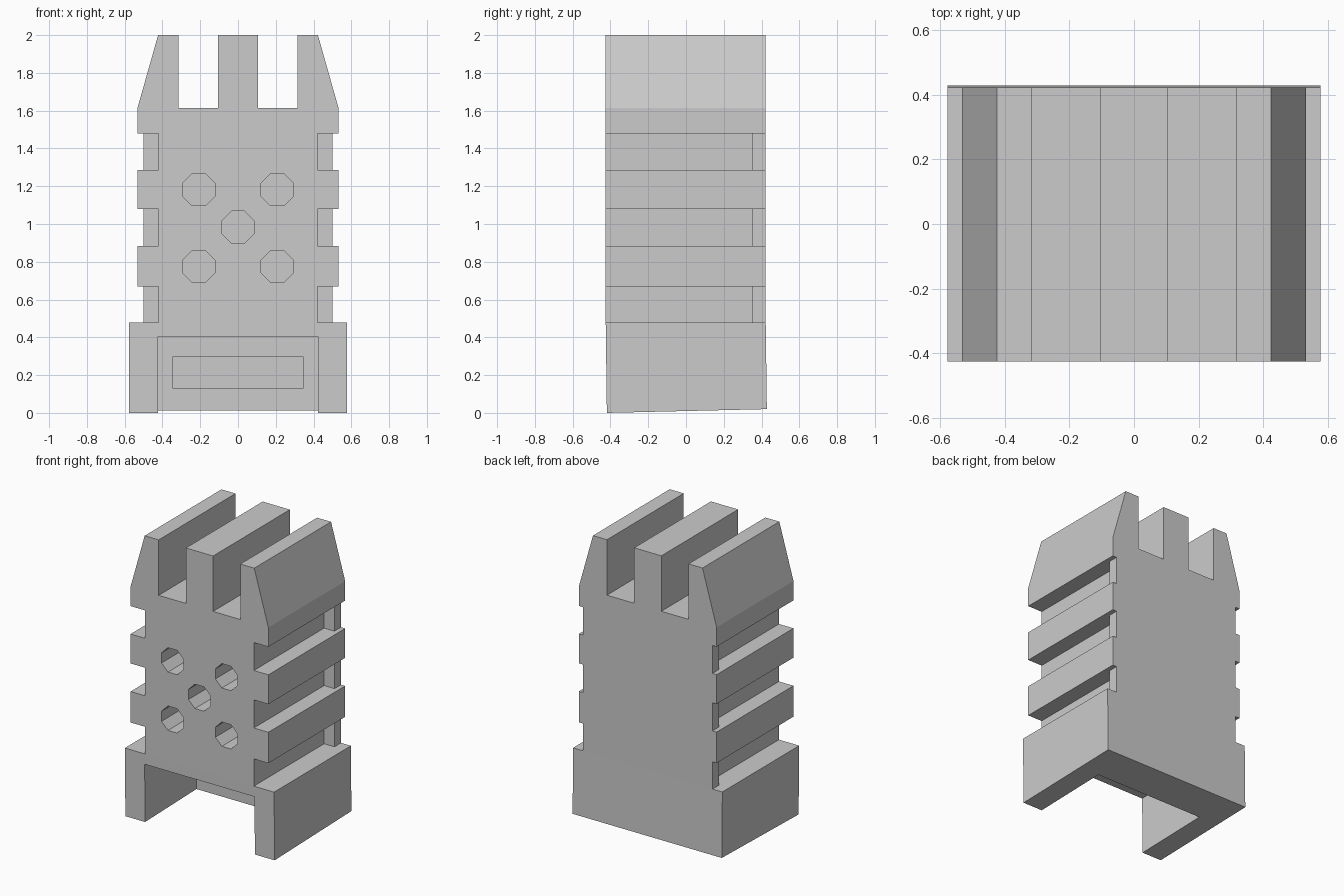
import bpy, bmesh
from math import cos, sin, pi

if "Cube" in bpy.data.objects:
    bpy.data.objects.remove(bpy.data.objects["Cube"])

FRONT, BACK = -0.425, 0.422


def prism(name, points, low, high, axis):
    """Extrude a closed outline along y (xz outline) or z (xy outline)."""
    def place(p, h):
        return (p[0], h, p[1]) if axis == 'y' else (p[0], p[1], h)
    bm = bmesh.new()
    a = [bm.verts.new(place(p, low)) for p in points]
    b = [bm.verts.new(place(p, high)) for p in points]
    bm.faces.new(a)
    bm.faces.new(b)
    n = len(points)
    for i in range(n):
        j = (i + 1) % n
        bm.faces.new((a[i], a[j], b[j], b[i]))
    bmesh.ops.recalc_face_normals(bm, faces=bm.faces)
    mesh = bpy.data.meshes.new(name)
    bm.to_mesh(mesh)
    bm.free()
    ob = bpy.data.objects.new(name, mesh)
    bpy.context.collection.objects.link(ob)
    return ob


def rect(x0, x1, v0, v1):
    return [(x0, v0), (x1, v0), (x1, v1), (x0, v1)]


def cut(target, cutter):
    """Subtract the cutter, apply the result and remove the cutter."""
    cutter.hide_render = True
    mod = target.modifiers.new("cut", 'BOOLEAN')
    mod.operation = 'DIFFERENCE'
    mod.solver = 'EXACT'
    mod.object = cutter
    bpy.context.view_layer.objects.active = target
    bpy.ops.object.modifier_apply(modifier=mod.name)
    bpy.data.objects.remove(cutter)


# Body with tapered top and two slots between three prongs
half = [(0.532, 0.478), (0.532, 1.615), (0.423, 2.0), (0.315, 2.0),
        (0.315, 1.613), (0.105, 1.613), (0.105, 2.0)]
body = prism("body", half + [(-x, z) for x, z in reversed(half)],
             FRONT, BACK, 'y')

# Side grooves, shallower over the back plate
for z0, z1 in ((0.3, 0.668), (0.884, 1.08), (1.285, 1.48)):
    for s in (1, -1):
        plan = [(0.42, -1), (1, -1), (1, 1), (0.5, 1), (0.5, 0.35), (0.42, 0.35)]
        cut(body, prism("groove_cutter", [(s * x, y) for x, y in plan],
                        z0, z1, 'z'))

# Five octagonal holes in the front
r = 0.085 / cos(pi / 8)
for cx, cz in ((-0.208, 1.182), (0.208, 1.182), (0, 0.983),
               (-0.208, 0.775), (0.208, 0.775)):
    octagon = [(cx + r * cos((i + 0.5) * pi / 4), cz + r * sin((i + 0.5) * pi / 4))
               for i in range(8)]
    cut(body, prism("hole_cutter", octagon, -0.6, FRONT + 0.2, 'y'))

# Base with slightly tilted underside
base = prism("base", rect(-0.576, 0.576, 0, 0.478), FRONT, BACK, 'y')
for v in base.data.vertices:
    if v.co.z < 0.1:
        v.co.y += 0.006
        if v.co.y > 0:
            v.co.z = 0.02

# Front cavity and the recessed panel in its rear wall
cut(base, prism("cavity_cutter", rect(-0.424, 0.424, -0.2, 0.405), -1, 0.148, 'y'))
cut(base, prism("panel_cutter", rect(-0.347, 0.347, 0.132, 0.297), 0.1, 0.21, 'y'))
